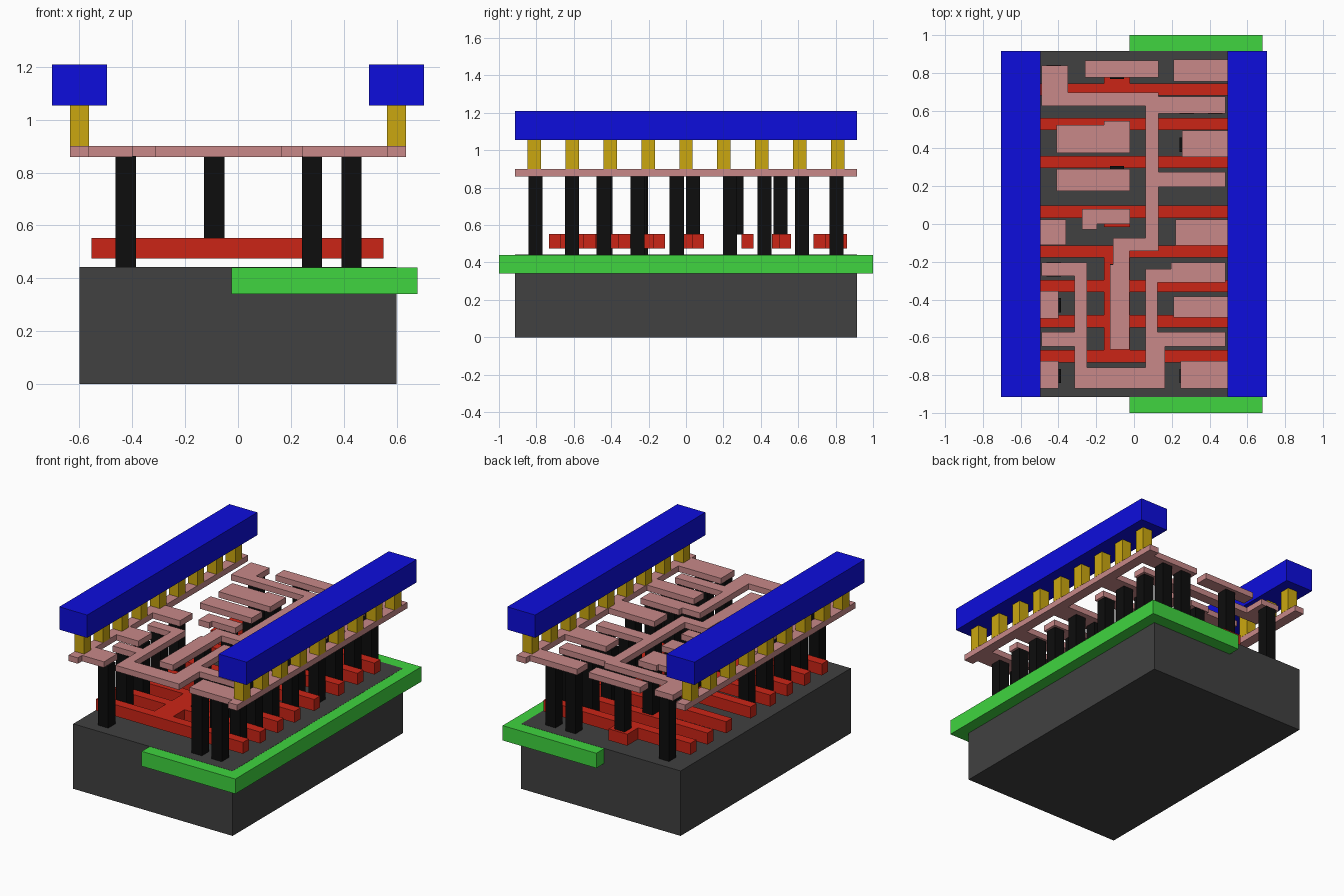
import bpy, bmesh

def material(name, r, g, b):
    m = bpy.data.materials.new(name)
    m.diffuse_color = (r, g, b, 1)
    return m

DARK = material("substrate_grey", 0.052, 0.052, 0.052)
GREEN = material("well_green", 0.05, 0.66, 0.05)
RED = material("gate_red", 0.60, 0.018, 0.008)
BLACK = material("contact_black", 0.004, 0.004, 0.004)
PINK = material("metal_pink", 0.58, 0.25, 0.25)
GOLD = material("via_gold", 0.60, 0.39, 0.005)
BLUE = material("rail_blue", 0.004, 0.004, 0.72)

def layer(name, rects, z0, z1, mat):
    """One object made of boxes, each rect is (x0, x1, y0, y1)."""
    bm = bmesh.new()
    for x0, x1, y0, y1 in rects:
        vs = bmesh.ops.create_cube(bm, size=1)["verts"]
        for v in vs:
            v.co.x = x1 if v.co.x > 0 else x0
            v.co.y = y1 if v.co.y > 0 else y0
            v.co.z = z1 if v.co.z > 0 else z0
    me = bpy.data.meshes.new(name)
    bm.to_mesh(me)
    bm.free()
    me.materials.append(mat)
    ob = bpy.data.objects.new(name, me)
    bpy.context.collection.objects.link(ob)
    return ob

def squares(points, size=0.076):
    h = size / 2
    return [(x - h, x + h, y - h, y + h) for x, y in points]

# substrate block and the well let into its top
layer("substrate", [(-0.6, 0.6, -0.915, 0.915)], 0, 0.442, DARK)
layer("well", [(-0.025, 0.68, -1, 1)], 0.34, 0.441, GREEN)

# red gate fingers with their contact tabs
fingers = [0.713, 0.53, 0.328, 0.065, -0.145, -0.328, -0.515, -0.7]
for i, y in enumerate(fingers):
    layer(f"gate_finger_{i+1}", [(-0.555, 0.55, y - 0.032, y + 0.032)], 0.475, 0.553, RED)
layer("gate_tabs", [(-0.16, -0.02, 0.745, 0.86), (-0.16, -0.02, 0.46, 0.498),
                    (-0.16, -0.02, -0.015, 0.033)], 0.475, 0.553, RED)
layer("gate_bridge", [(-0.16, -0.02, -0.296, -0.177), (-0.16, -0.02, -0.483, -0.36),
                      (-0.16, -0.02, -0.668, -0.547)], 0.475, 0.553, RED)

# contact pillars down to the substrate and down to the gates
left_y = [0.805, -0.05, -0.24, -0.43, -0.61, -0.805]
right_y = [0.805, 0.62, 0.42, 0.235, -0.05, -0.26, -0.44, -0.61, -0.805]
layer("left_contacts", squares([(-0.425, y) for y in left_y]), 0.442, 0.862, BLACK)
layer("right_contacts", squares([(x, y) for y in right_y for x in (0.28, 0.43)]),
      0.442, 0.862, BLACK)
layer("gate_contacts", squares([(-0.09, y) for y in (0.805, 0.505, 0.27, 0.037, -0.25)]),
      0.55, 0.862, BLACK)

def metal(name, rects):
    layer(name, rects, 0.86, 0.9, PINK)

# supply strips with pads reaching inwards
metal("left_strip", [(-0.635, -0.565, -0.915, 0.915)] + [
    (-0.565, x, a, b) for x, a, b in
    [(-0.36, -0.11, 0.025), (-0.4, -0.5, -0.355), (-0.4, -0.87, -0.725)]])
metal("right_strip", [(0.565, 0.635, -0.915, 0.915)] + [
    (x, 0.565, a, b) for x, a, b in
    [(0.21, 0.755, 0.87), (0.255, 0.355, 0.495), (0.22, -0.115, 0.025),
     (0.21, -0.495, -0.385), (0.245, -0.87, -0.725)]])

# upper signal track
metal("upper_track", [
    (-0.49, -0.35, 0.695, 0.84), (-0.49, 0.06, 0.625, 0.695),
    (0.06, 0.13, -0.142, 0.695), (0.13, 0.485, 0.585, 0.675),
    (0.13, 0.485, 0.195, 0.275), (-0.11, 0.06, -0.142, -0.073),
    (-0.11, -0.025, -0.215, -0.142), (-0.127, -0.025, -0.665, -0.215)])

# lower signal track
metal("lower_track", [
    (-0.49, -0.315, -0.275, -0.205), (-0.315, -0.25, -0.76, -0.205),
    (-0.49, -0.315, -0.648, -0.573), (-0.315, 0.165, -0.87, -0.76),
    (0.06, 0.125, -0.76, -0.237), (0.125, 0.165, -0.76, -0.648),
    (0.125, 0.485, -0.648, -0.573), (0.125, 0.195, -0.31, -0.237),
    (0.195, 0.485, -0.31, -0.205)])

# separate input pads
metal("input_pad_1", [(-0.26, 0.13, 0.775, 0.865)])
metal("input_pad_2", [(-0.41, -0.02, 0.375, 0.525), (-0.16, -0.02, 0.525, 0.545)])
metal("input_pad_3", [(-0.41, -0.02, 0.175, 0.29)])
metal("input_pad_4", [(-0.275, -0.02, 0, 0.08), (-0.275, -0.195, -0.03, 0)])

# vias and power rails on both sides
for side, s in (("left", -1), ("right", 1)):
    layer(f"{side}_vias", squares([(0.6 * s, 0.203 * i) for i in range(-4, 5)], 0.072),
          0.9, 1.056, GOLD)
    layer(f"{side}_power_rail", [(0.6 * s - 0.105, 0.6 * s + 0.105, -0.915, 0.915)],
          1.055, 1.21, BLUE)
